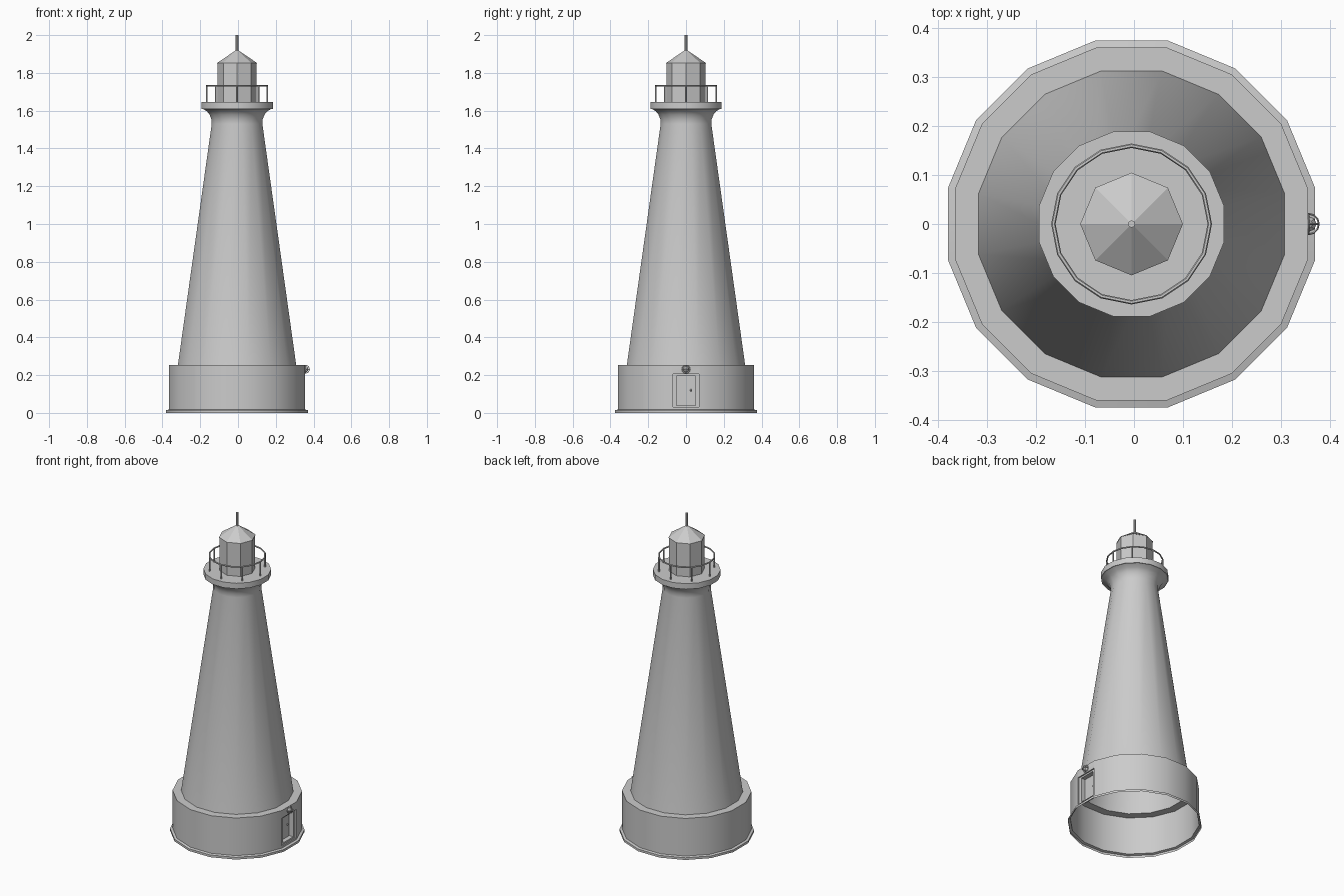
import bpy, bmesh, math
from mathutils import Matrix

if "Cube" in bpy.data.objects:
    bpy.data.objects.remove(bpy.data.objects["Cube"])

OX = -0.005                      # tower axis; the lamp makes the overall width symmetric
AP = math.cos(math.pi / 16)      # apothem / radius for 16 sides


def finish(name, bm, smooth=True):
    bmesh.ops.remove_doubles(bm, verts=bm.verts, dist=1e-5)
    bmesh.ops.recalc_face_normals(bm, faces=bm.faces)
    me = bpy.data.meshes.new(name)
    bm.to_mesh(me)
    bm.free()
    ob = bpy.data.objects.new(name, me)
    bpy.context.collection.objects.link(ob)
    ob.location.x = OX
    if smooth:
        bpy.ops.object.select_all(action='DESELECT')
        ob.select_set(True)
        bpy.context.view_layer.objects.active = ob
        bpy.ops.object.shade_smooth_by_angle(angle=math.radians(30))
    return ob


def bridge(bm, a, b):
    n = len(a)
    return [bm.faces.new((a[i], a[(i + 1) % n], b[(i + 1) % n], b[i])) for i in range(n)]


def lathe(bm, profile, n, phase):
    rings = []
    for r, z in profile:
        rings.append([bm.verts.new((r * math.cos(phase + 2 * math.pi * i / n),
                                    r * math.sin(phase + 2 * math.pi * i / n), z))
                      for i in range(n)])
    return rings, [bridge(bm, a, b) for a, b in zip(rings, rings[1:])]


def torus(bm, R, r, n, m, mat):
    rings = []
    for i in range(n):
        a = 2 * math.pi * i / n
        rings.append([bm.verts.new(mat @ Matrix.Rotation(a, 4, 'Z') @ Matrix.Translation(
            (R + r * math.cos(2 * math.pi * j / m), 0, r * math.sin(2 * math.pi * j / m))).to_translation())
            for j in range(m)])
    for i in range(n):
        bridge(bm, rings[i], rings[(i + 1) % n])


def rod(bm, x, y, z0, z1, r, n=8):
    bmesh.ops.create_cone(bm, cap_ends=True, segments=n, radius1=r, radius2=r, depth=z1 - z0,
                          matrix=Matrix.Translation((x, y, (z0 + z1) / 2)))


# tower shell: plinth, base drum, tapering shaft, flared neck, gallery (open underneath)
bm = bmesh.new()
prof = [(0.375, 0), (0.375, 0.014), (0.361, 0.018), (0.361, 0.254), (0.313, 0.254),
        (0.134, 1.53), (0.136, 1.555), (0.146, 1.58), (0.16, 1.597), (0.182, 1.61),
        (0.189, 1.61), (0.189, 1.645)]
rings, bands = lathe(bm, [(r / AP, z) for r, z in prof], 16, -math.pi / 16)
bm.faces.new(rings[-1])

# recessed doorway cut in the +x facet of the drum
facet = bands[2][0]
loop = list(facet.verts)
order = [(-1, 0), (1, 0), (1, 1), (-1, 1)]
loop = [min(loop, key=lambda v: (v.co.y * s < 0) + abs(v.co.z - (0.254 if t else 0.018)))
        for s, t in order]
bm.faces.remove(facet)
for x, w, z0, z1 in [(0.361, 0.07, 0.03, 0.206), (0.353, 0.07, 0.03, 0.206),
                     (0.353, 0.051, 0.04, 0.196), (0.325, 0.051, 0.04, 0.196)]:
    nxt = [bm.verts.new((x, s * w, z1 if t else z0)) for s, t in order]
    bridge(bm, loop, nxt)
    loop = nxt
bm.faces.new(loop)
finish("tower", bm)

# door knob
bm = bmesh.new()
bmesh.ops.create_uvsphere(bm, u_segments=8, v_segments=6, radius=0.006,
                          matrix=Matrix.Translation((0.33, 0.027, 0.12)))
finish("door_knob", bm)

# caged lamp over the door
bm = bmesh.new()
pos = Matrix.Translation((0.362, 0, 0.231))
bmesh.ops.create_uvsphere(bm, u_segments=8, v_segments=6, radius=0.016, matrix=pos)
finish("door_lamp", bm)
bm = bmesh.new()
for rot in (Matrix.Identity(4), Matrix.Rotation(math.pi / 2, 4, 'X'), Matrix.Rotation(math.pi / 2, 4, 'Y')):
    torus(bm, 0.021, 0.002, 12, 4, pos @ rot)
finish("lamp_cage", bm)

# gallery railing
bm = bmesh.new()
torus(bm, 0.16, 0.0045, 16, 6, Matrix.Translation((0, 0, 1.733)))
finish("railing", bm)
bm = bmesh.new()
for i in range(8):
    a = i * math.pi / 4
    rod(bm, 0.16 * math.cos(a), 0.16 * math.sin(a), 1.644, 1.733, 0.0045)
finish("railing_posts", bm)

# lantern room with roof
bm = bmesh.new()
lathe(bm, [(0.103, 1.645), (0.103, 1.85), (0.105, 1.85), (0.105, 1.853), (0.006, 1.92)], 8, 0)
finish("lantern_room", bm, smooth=False)

# finial
bm = bmesh.new()
rod(bm, 0, 0, 1.91, 2.0, 0.0075)
finish("finial", bm, smooth=False)
